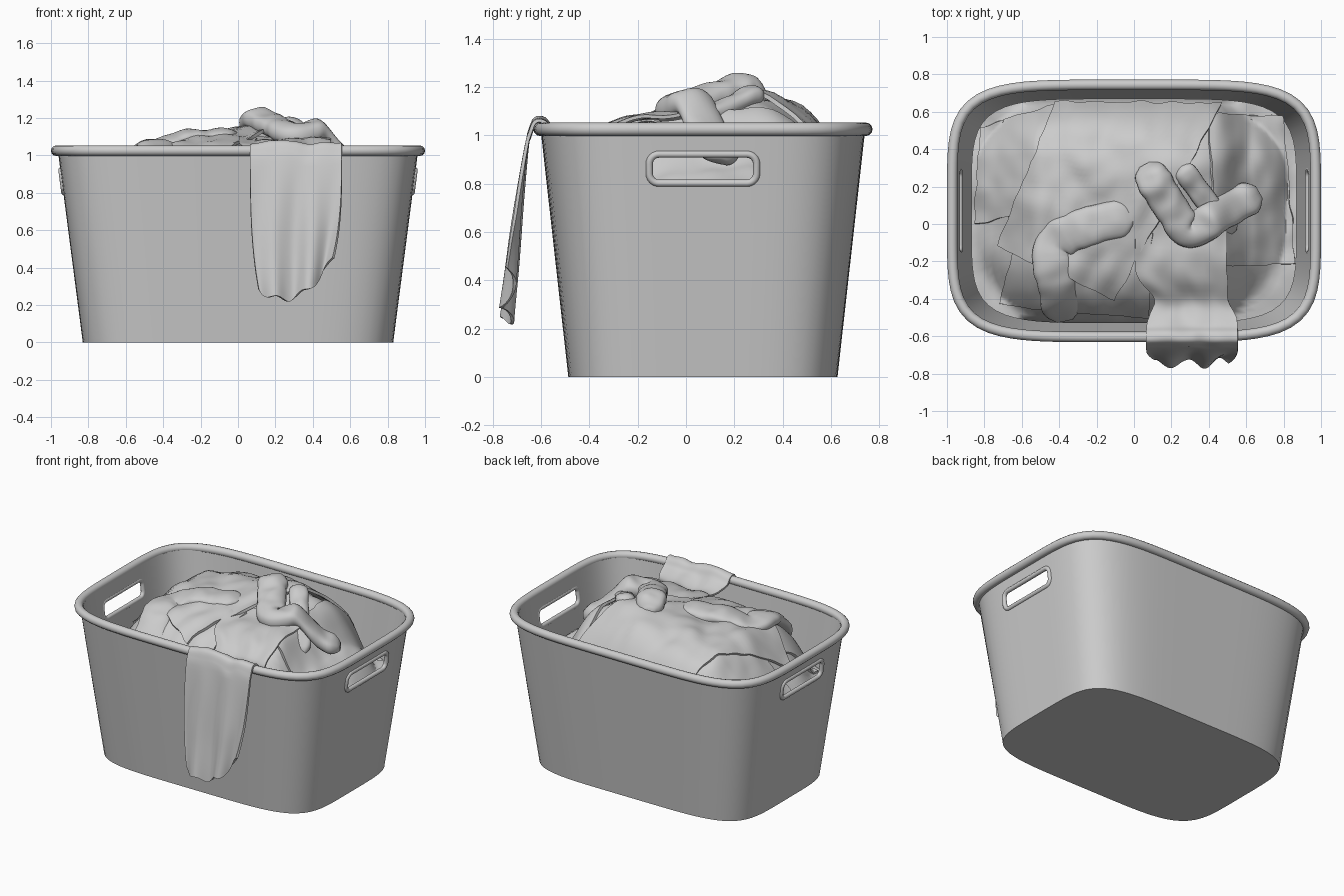
import bpy, bmesh, math
from mathutils import Vector, noise

if "Cube" in bpy.data.objects:
    bpy.data.objects.remove(bpy.data.objects["Cube"])

grey = bpy.data.materials.new("plain grey")
grey.use_nodes = True
grey.diffuse_color = (0.6, 0.6, 0.6, 1)
grey.node_tree.nodes["Principled BSDF"].inputs["Base Color"].default_value = (0.6, 0.6, 0.6, 1)

CY = 0.07      # centre of the basket in y
SIDES = 120


def activate(obj):
    bpy.ops.object.select_all(action='DESELECT')
    obj.select_set(True)
    bpy.context.view_layer.objects.active = obj


def smooth(obj, angle=35):
    activate(obj)
    bpy.ops.object.shade_smooth_by_angle(angle=math.radians(angle))


def loft(name, rows, closed=True, caps=True):
    """Skin rows of points with quads, optionally closing rows and ends."""
    bm = bmesh.new()
    rings = [[bm.verts.new(p) for p in row] for row in rows]
    n = len(rings[0])
    for a, b in zip(rings, rings[1:]):
        for i in range(n if closed else n - 1):
            j = (i + 1) % n
            bm.faces.new((a[i], a[j], b[j], b[i]))
    if caps:
        bm.faces.new(rings[0])
        bm.faces.new(rings[-1])
    bmesh.ops.recalc_face_normals(bm, faces=bm.faces)
    mesh = bpy.data.meshes.new(name)
    bm.to_mesh(mesh)
    bm.free()
    obj = bpy.data.objects.new(name, mesh)
    bpy.context.collection.objects.link(obj)
    mesh.materials.append(grey)
    return obj


def oval(a, b, z, power=5):
    """Ring shaped like a rectangle with soft corners."""
    pts = []
    for i in range(SIDES):
        t = math.tau * i / SIDES
        c, s = math.cos(t), math.sin(t)
        r = (abs(c / a) ** power + abs(s / b) ** power) ** (-1 / power)
        pts.append((r * c, CY + r * s, z))
    return pts


def tube(name, points, radius):
    """Closed round tube through the points."""
    curve = bpy.data.curves.new(name, 'CURVE')
    curve.dimensions = '3D'
    curve.bevel_depth = radius
    curve.bevel_resolution = 4
    spline = curve.splines.new('POLY')
    spline.points.add(len(points) - 1)
    spline.use_cyclic_u = True
    for sp, p in zip(spline.points, points):
        sp.co = (*p, 1)
    obj = bpy.data.objects.new(name, curve)
    bpy.context.collection.objects.link(obj)
    curve.materials.append(grey)
    activate(obj)
    bpy.ops.object.convert(target='MESH')
    smooth(bpy.context.object, 60)


def path(points, steps=8):
    """Smooth curve through the control points."""
    pts = [Vector(p) for p in points]
    pts = [2 * pts[0] - pts[1]] + pts + [2 * pts[-1] - pts[-2]]
    out = []
    for a, b, c, d in zip(pts, pts[1:], pts[2:], pts[3:]):
        for k in range(steps):
            t = k / steps
            out.append(0.5 * (2 * b + (c - a) * t + (2 * a - 5 * b + 4 * c - d) * t * t
                              + (3 * b - a - 3 * c + d) * t ** 3))
    return out + [pts[-2]]


# Basket: tapered outer and inner walls with a thick floor
def wall(z, inset=0.0):
    return oval(0.83 + 0.13 * z - inset, 0.557 + 0.112 * z - inset, z)


basket = loft("basket_body", [wall(0), wall(1.02), wall(1.02, 0.016), wall(0.02, 0.016)])


# Handle openings cut through both ends
def slot(half_y, half_z, radius):
    pts = []
    for q, (sy, sz) in enumerate([(1, 1), (-1, 1), (-1, -1), (1, -1)]):
        for k in range(7):
            t = math.radians(90 * q + 15 * k)
            pts.append((CY + sy * (half_y - radius) + radius * math.cos(t),
                        0.862 + sz * (half_z - radius) + radius * math.sin(t)))
    return pts


hole = slot(0.222, 0.06, 0.04)
cutter = loft("handle_cutter", [[(x, y, z) for y, z in hole] for x in (-1.2, 1.2)])
cutter.hide_render = True
cut = basket.modifiers.new("handles", 'BOOLEAN')
cut.operation = 'DIFFERENCE'
cut.solver = 'EXACT'
cut.object = cutter
activate(basket)
bpy.ops.object.modifier_apply(modifier=cut.name)
bpy.data.objects.remove(cutter)
smooth(basket)

# Rolled rim and handle edging
tube("rim", oval(0.972, 0.674, 1.025), 0.028)
for side, sign in (("left", 1), ("right", -1)):
    tube(side + "_handle_edge",
         [(sign * (0.826 + 0.13 * z), y, z) for y, z in hole], 0.015)


def ease(t):
    t = min(1, max(0, t))
    return t * t * (3 - 2 * t)


# Height of the laundry pile: steep at the back, sinking at both ends, softly wrinkled
def height(x, y):
    back = min(1, max(0, (y - CY) / 0.3))
    fall = (abs(x / 0.89) ** 3 + abs((y - CY) / 0.615) ** 3) ** (4 / 3 + 0.5 * back)
    bump = 0.09 * math.exp(-((x - 0.17) ** 2 + (y - 0.29) ** 2) / 0.1)
    sink = 0.15 * ease((x - 0.42) / 0.2) + 0.1 * ease((-0.5 - x) / 0.25)
    folds = 0.028 * noise.noise((x * 5, y * 5, 1)) + 0.016 * noise.noise((x * 11, y * 8, 4))
    return max(0.66, 0.7 + 0.35 * (1 - min(fall, 1.2)) + bump - sink) + folds


rows = []
for k in range(1, 25):
    f = k / 24
    rows.append([(x, y, height(x, y)) for x, y, z in oval(0.87 * f, 0.6 * f, 0)])
rows.append(oval(0.84, 0.57, 0.5))
smooth(loft("laundry_pile", rows), 60)


def thicken(obj, amount):
    mod = obj.modifiers.new("cloth thickness", 'SOLIDIFY')
    mod.thickness = amount
    mod.offset = 0
    activate(obj)
    bpy.ops.object.modifier_apply(modifier=mod.name)
    smooth(obj, 50)


# Flat garments draped over the pile, given by four corners and a lift
def sheet(name, corners, lift, n=32):
    a, b, c, d = [Vector(p) for p in corners]
    rows = []
    for i in range(n + 1):
        row = []
        for j in range(n + 1):
            u, v = i / n, j / n
            p = a.lerp(b, u).lerp(d.lerp(c, u), v)
            p += 0.014 * Vector((noise.noise((p.y * 12, lift * 90, 0)),
                                 noise.noise((p.x * 12, lift * 90, 5))))
            row.append((p.x, p.y, height(p.x, p.y) + lift))
        rows.append(row)
    thicken(loft(name, rows, False, False), 0.018)


sheet("back_left_garment", [(-0.82, 0.52), (-0.42, 0.63), (-0.4, 0.1), (-0.85, 0)], 0.012)
sheet("front_left_garment", [(-0.72, -0.43), (0.08, -0.5), (0.1, -0.05), (-0.6, 0)], 0.012)
sheet("right_garment", [(0.4, 0.58), (0.8, 0.58), (0.86, -0.21), (0.44, -0.23)], 0.014)
sheet("large_shirt", [(-0.73, -0.12), (-0.1, -0.4), (0.47, 0.64), (-0.42, 0.65)], 0.032)


# Flattened sleeves lying on the pile: x, y and lift along each
def sleeve(name, points, width, thick):
    line = path(points, 14)
    dist = [0]
    for p, q in zip(line, line[1:]):
        dist.append(dist[-1] + (q - p).to_2d().length)
    rows = []
    last = len(line) - 1
    for i, p in enumerate(line):
        t = (line[min(i + 1, last)] - line[max(i - 1, 0)]).to_2d().normalized()
        end = min(1, min(dist[i], dist[last] - dist[i]) / (0.8 * width))
        r = max(0.15, 1 - (1 - end) ** 2) ** 0.5
        z = height(p.x, p.y) + p.z
        row = []
        for k in range(24):
            a = math.tau * k / 24
            c, s = math.cos(a), math.sin(a)
            w = r * width * c * (1 + 0.1 * noise.noise((p.x * 14, p.y * 14, 3)))
            crease = 1 + 0.25 * noise.noise((p.x * 12, p.y * 12, c))
            rise = math.copysign(abs(s) ** 0.75, s) * r * thick * crease
            row.append((p.x - t.y * w, p.y + t.x * w, z + rise))
        rows.append(row)
    smooth(loft(name, rows), 60)


sleeve("raised_sleeve", [(0.06, 0.32, 0.03), (0.12, 0.21, 0.065), (0.21, 0.07, 0.05),
                         (0.3, -0.04, 0.05), (0.44, 0.04, 0.07), (0.67, 0.17, 0.11)], 0.092, 0.06)
sleeve("folded_sleeve", [(-0.01, 0.04, 0.02), (-0.2, 0.0, 0.03), (-0.38, -0.07, 0.035),
                         (-0.44, -0.16, 0.035), (-0.41, -0.33, 0.04), (-0.37, -0.52, 0.04)], 0.105, 0.045)
sleeve("tucked_cuff", [(0.25, 0.31, 0.02), (0.33, 0.2, 0.02), (0.42, 0.08, 0.01),
                       (0.53, -0.05, 0.02)], 0.06, 0.04)

# Towel running from the pile, over the front rim and down the outside
over = path([(0.02, 1.09), (-0.16, 1.08), (-0.3, 1.04), (-0.43, 0.97), (-0.54, 1.01),
             (-0.585, 1.06), (-0.625, 1.06), (-0.65, 1.0)], 5)
rows = []
for i in range(41):
    u = i / 40
    row = []
    drop = 0.77 - 0.5 * (u - 0.33) ** 2 + 0.015 * math.sin(u * 19)
    for p in over:
        waist = math.exp(-((p.x + 0.4) / 0.08) ** 2)
        z = p.y + 0.025 * noise.noise((u * 4, p.x * 6, 2))
        inside = min(1, max(0, (p.x + 0.5) / 0.25))
        row.append((0.31 - 0.06 * inside + 0.02 * waist + (u - 0.5) * (0.49 - 0.1 * waist), p.x, z))
    for k in range(1, 25):
        h = k / 24
        wave = math.sin(u * 15 + 1.2 * h) + 0.8 * noise.noise((u * 5, h * 1.5, 7))
        x = 0.31 + (u - 0.5) * (0.49 - 0.09 * h ** 3)
        row.append((x, -0.65 - 0.085 * h ** 0.8 + 0.027 * h * wave, 1.0 - h * drop))
    rows.append(row)
thicken(loft("hanging_towel", rows, False, False), 0.014)
